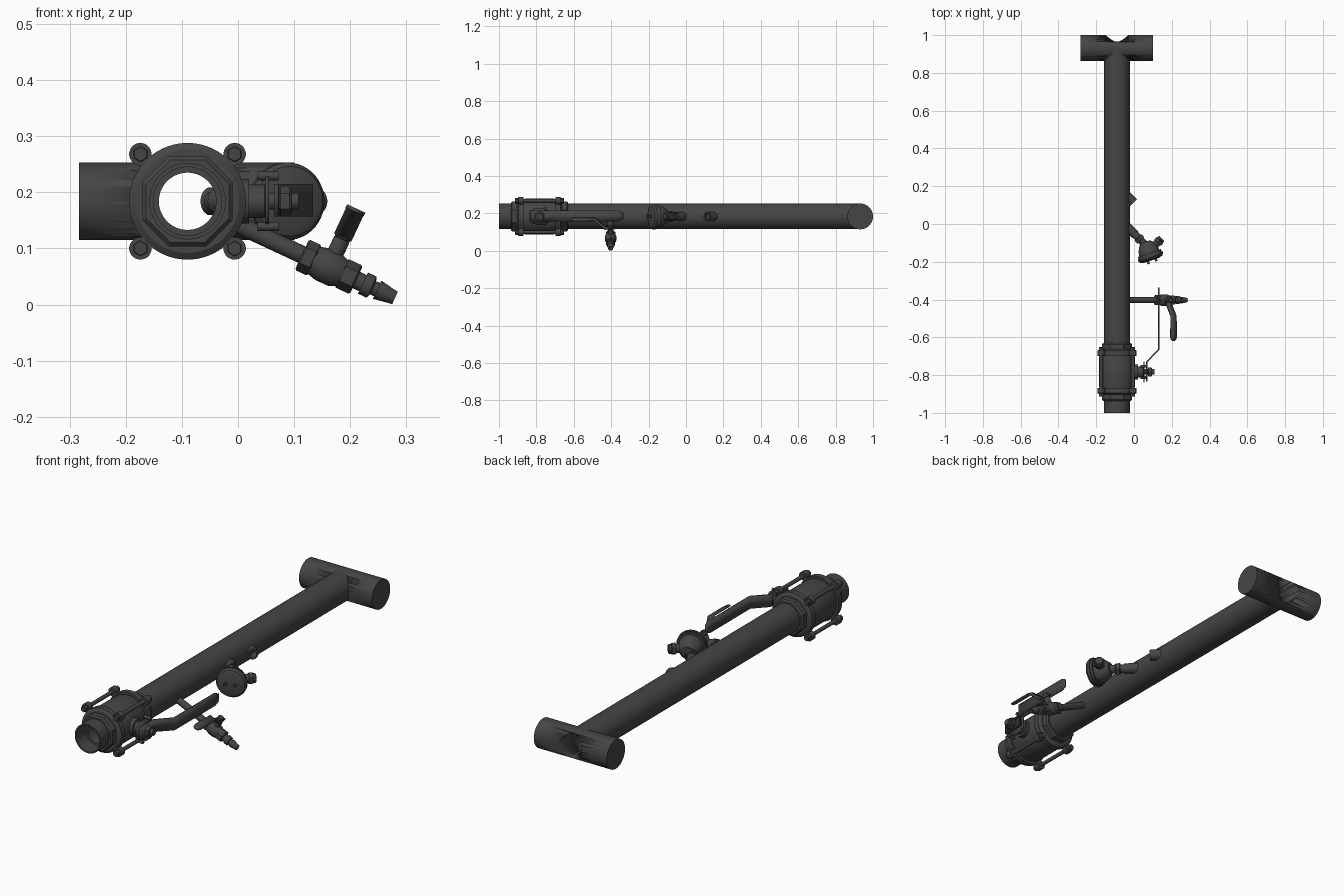
import bpy, bmesh, math
from mathutils import Vector, Matrix

if "Cube" in bpy.data.objects:
    bpy.data.objects.remove(bpy.data.objects["Cube"])

mat = bpy.data.materials.new("dark_steel")
mat.diffuse_color = (0.06, 0.06, 0.06, 1)
mat.use_nodes = True
mat.node_tree.nodes["Principled BSDF"].inputs["Base Color"].default_value = mat.diffuse_color


def finish(name, bm):
    bmesh.ops.recalc_face_normals(bm, faces=bm.faces)
    me = bpy.data.meshes.new(name)
    bm.to_mesh(me)
    bm.free()
    ob = bpy.data.objects.new(name, me)
    bpy.context.collection.objects.link(ob)
    me.materials.append(mat)
    bpy.ops.object.select_all(action='DESELECT')
    bpy.context.view_layer.objects.active = ob
    ob.select_set(True)
    bpy.ops.object.shade_smooth_by_angle(angle=math.radians(32))
    return ob


def lathe(name, origin, axis, prof, n=40, loop=False):
    """Revolve (distance, radius) points about an axis; r=0 makes a pole."""
    bm = bmesh.new()
    rot = Vector(axis).to_track_quat('Z', 'Y')
    rings = []
    for d, r in prof:
        k = 1 if r == 0 else n
        rings.append([bm.verts.new(Vector(origin) + rot @ Vector((
            r * math.cos(2 * math.pi * (i + .5) / n),
            r * math.sin(2 * math.pi * (i + .5) / n), d))) for i in range(k)])
    pairs = list(zip(rings, rings[1:])) + ([(rings[-1], rings[0])] if loop else [])
    for a, b in pairs:
        for i in range(n):
            j = (i + 1) % n
            q = [a[i % len(a)], a[j % len(a)], b[j % len(b)], b[i % len(b)]]
            bm.faces.new(list(dict.fromkeys(q)))
    if not loop:
        for r in (rings[0], rings[-1]):
            if len(r) > 1:
                bm.faces.new(r)
    return finish(name, bm)


def rod(name, origin, axis, a, b, r, n=32, c=0.0):
    """Solid cylinder or prism between distances a and b, optional chamfer c."""
    prof = [(a, r), (b, r)]
    if c:
        prof = [(a, r - c), (a + c, r), (b - c, r), (b, r - c)]
    return lathe(name, origin, axis, prof, n)


def tube(name, origin, axis, a, b, ro, ri, n=48):
    return lathe(name, origin, axis, [(a, ri), (a, ro), (b, ro), (b, ri)], n, True)


def strip(name, path, across, widths, thick):
    """Bent flat bar following a path."""
    bm = bmesh.new()
    rows = [[bm.verts.new(p + across * w / 2 * s) for s in (-1, 1)]
            for p, w in zip(path, widths)]
    for a, b in zip(rows, rows[1:]):
        bm.faces.new((a[0], a[1], b[1], b[0]))
    ob = finish(name, bm)
    m = ob.modifiers.new("thickness", 'SOLIDIFY')
    m.thickness, m.offset = thick, 0
    return ob


X, Y, Z = Vector((1, 0, 0)), Vector((0, 1, 0)), Vector((0, 0, 1))
CX, CZ = -0.09, 0.184
O = Vector((CX, 0, CZ))

# Main pipe, inlet stub and cross pipe with the bore cut through it
tube("main_pipe", O, Y, -0.65, 0.93, 0.068, 0.061, 64)
tube("inlet_stub", O, Y, -1.0, -0.92, 0.068, 0.061, 64)
tee = rod("cross_pipe", (CX, 0.931, CZ), X, -0.193, 0.19, 0.069, 64)
cutter = rod("bore_cutter", O, Y, 0.8, 1.1, 0.06, 64)
cutter.hide_render = True
m = tee.modifiers.new("bore", 'BOOLEAN')
m.operation, m.object, m.solver = 'DIFFERENCE', cutter, 'EXACT'
bpy.context.view_layer.objects.active = tee
bpy.ops.object.modifier_apply(modifier="bore")
bpy.data.objects.remove(cutter)

# Three-piece ball valve: liner, centre body, end flanges, octagon ends, tie bolts
V = Vector((CX, -0.783, CZ))
tube("valve_bore", V, Y, -0.145, 0.145, 0.0675, 0.051, 64)
lathe("valve_body", V, Y, [(-0.1, 0.066), (-0.1, 0.088), (-0.075, 0.096),
                           (0.075, 0.096), (0.1, 0.088), (0.1, 0.066)], 48, True)
for s, side in ((-1, "front"), (1, "rear")):
    ax = Y * s
    lathe(f"valve_flange_{side}", V, ax, [(0.085, 0.066), (0.085, 0.104), (0.112, 0.104),
                                          (0.12, 0.092), (0.12, 0.066)], 64, True)
    lathe(f"octagon_end_{side}", V, ax, [(0.11, 0.066), (0.11, 0.087), (0.146, 0.087),
                                         (0.153, 0.08), (0.153, 0.066)], 8, True)
for i in range(4):
    sx, sz = (-1, 1)[i % 2], (-1, 1)[i // 2]
    B = V + Vector((0.084 * sx, 0, 0.084 * sz))
    rod(f"tie_bolt_{i}", B, Y, -0.125, 0.125, 0.009, 16)
    for s in (-1, 1):
        rod(f"bolt_lug_{i}_{s}", B, Y * s, 0.086, 0.113, 0.02, 24)
        rod(f"bolt_head_{i}_{s}", B, Y * s, 0.112, 0.131, 0.0145, 6, 0.002)

# Valve stem with stop plate, handle and nut
S = Vector((0, V.y, CZ))
rod("stem_pad", S, X, -0.02, 0.02, 0.04)
rod("stem_neck", S, X, 0.01, 0.05, 0.03, 32, 0.003)
strip("stop_plate", [S + X * 0.052 + Y * a for a in (-0.055, -0.03, 0.03, 0.055)],
      Z, (0.05, 0.09, 0.09, 0.05), 0.006)
rod("stop_pin", S + Vector((0, 0.03, 0.045)), X, 0.035, 0.072, 0.008, 16)
rod("stop_pin_lower", S + Vector((0, -0.03, -0.045)), X, 0.035, 0.072, 0.008, 16)
rod("stem_shaft", S, X, 0.04, 0.108, 0.015, 24)
rod("stem_nut", S, X, 0.073, 0.095, 0.027, 6, 0.003)
strip("valve_handle", [Vector((x, y, CZ + 0.002)) for x, y in (
    (0.068, -0.835), (0.068, -0.73), (0.13, -0.665), (0.13, -0.36), (0.13, -0.335))],
    Z, (0.058, 0.058, 0.058, 0.058, 0.036), 0.008)

# Drain branch sloping 25 degrees down, with a small ball valve and hose tail
a = math.radians(25)
D = Vector((math.cos(a), 0, -math.sin(a)))
N = Vector((math.sin(a), 0, math.cos(a)))
Q = Vector((CX, -0.403, CZ))
tube("drain_pipe", Q, D, 0.063, 0.24, 0.016, 0.011, 32)
rod("drain_hex_inner", Q, D, 0.225, 0.25, 0.03, 6, 0.003)
lathe("drain_valve_body", Q, D, [(0.24, 0.022), (0.25, 0.027), (0.265, 0.031),
                                 (0.29, 0.031), (0.305, 0.025), (0.315, 0.022)], 32)
rod("drain_hex_outer", Q, D, 0.302, 0.332, 0.028, 6, 0.003)
lathe("hose_tail", Q, D, [(0.33, 0.016), (0.345, 0.016), (0.345, 0.021), (0.362, 0.021),
                          (0.365, 0.013), (0.373, 0.013), (0.373, 0.018),
                          (0.408, 0.012), (0.408, 0.009), (0.35, 0.009)], 28)
P = Q + D * 0.278
rod("drain_stem", P, N, 0.02, 0.055, 0.015, 24)
rod("drain_stem_nut", P, N, 0.055, 0.076, 0.015, 6, 0.002)
strip("drain_lever", [P + N * t + Y * y for t, y in (
    (0.062, 0.022), (0.062, -0.03), (0.112, -0.085), (0.112, -0.195),
    (0.112, -0.21), (0.112, -0.217))], D, (0.026, 0.034, 0.034, 0.036, 0.028, 0.012), 0.007)

# Temperature probe slanting into the pipe, with connection head
A = Vector((1, -1, 0)).normalized()
T = Vector((-0.03, -0.02, CZ))
lathe("probe_stem", T, A, [(-0.037, 0), (-0.034, 0.009), (-0.027, 0.016), (-0.016, 0.02),
                           (0.125, 0.02)], 32)
rod("probe_socket", T, A, -0.01, 0.055, 0.024)
rod("probe_hex", T, A, 0.072, 0.095, 0.03, 6, 0.003)
F = Vector((0.33, -0.944, 0)).normalized()
H = Vector((0.085, -0.165, CZ))
lathe("head_body", H, F, [(-0.075, 0.026), (-0.06, 0.04), (-0.035, 0.053), (-0.012, 0.056),
                          (-0.012, 0.064), (0.0, 0.064)], 48)
lathe("head_lid", H, F, [(0.0, 0.069), (0.012, 0.069), (0.022, 0.062), (0.028, 0.045),
                         (0.029, 0)], 48)
side = F.cross(Z)
for s in (-1, 1):
    rod(f"lid_screw_{s}", H + side * 0.022 * s, F, 0.02, 0.042, 0.007, 12, 0.001)
G = Vector((0.085, -0.138, CZ))
R = Vector((1, 1, 0)).normalized()
rod("gland_neck", G, R, 0.02, 0.065, 0.02, 24)
rod("gland_nut", G, R, 0.055, 0.074, 0.028, 6, 0.002)
rod("gland_cap", G, R, 0.072, 0.088, 0.021, 24, 0.004)

# Spare slanted socket
tube("spare_socket", (-0.035, 0.146, CZ), A, -0.02, 0.047, 0.025, 0.017, 32)
